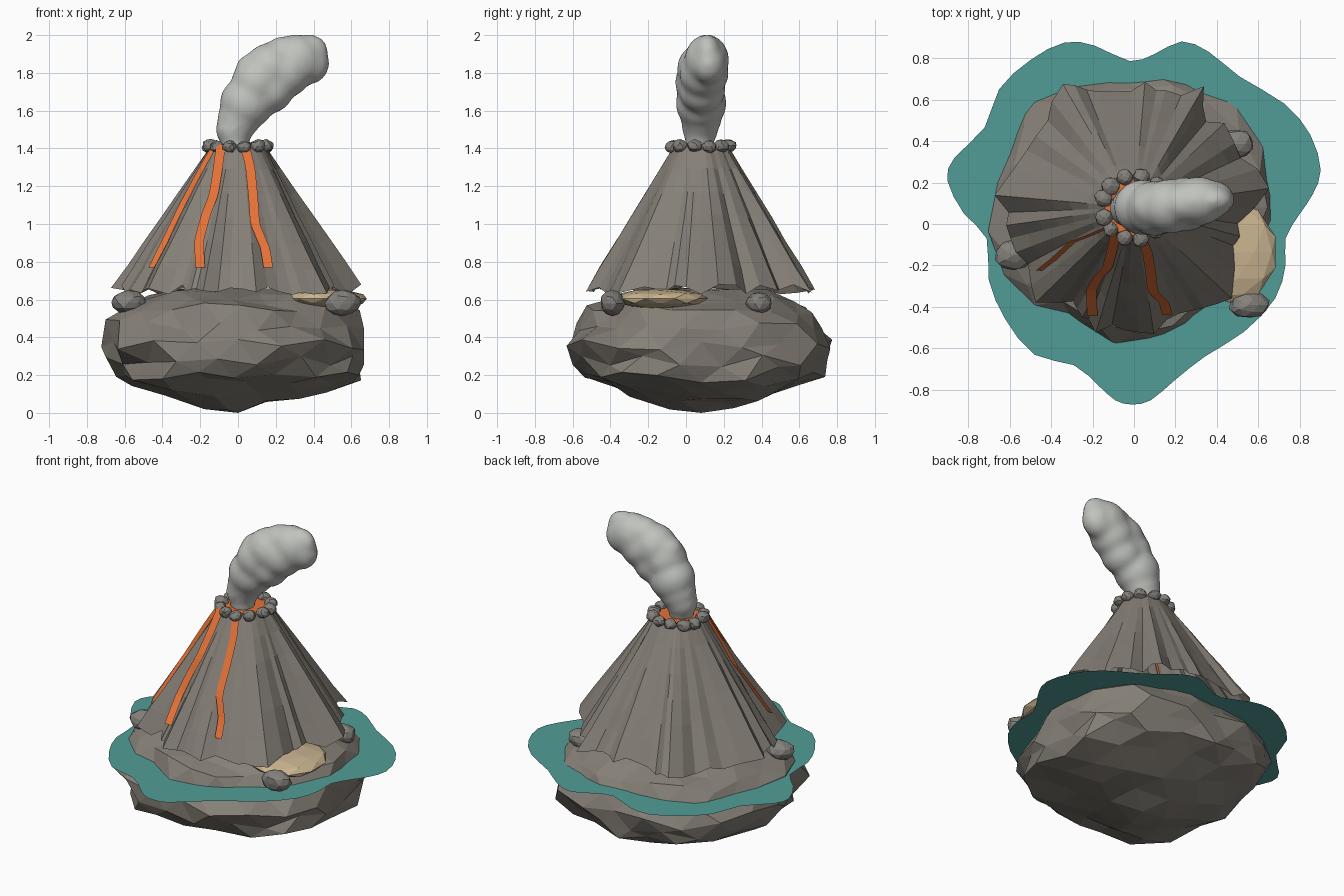
import bpy, bmesh, math, random
from mathutils import Vector

if "Cube" in bpy.data.objects:
    bpy.data.objects.remove(bpy.data.objects["Cube"])

random.seed(11)
CY = 0.08  # everything is arranged around the axis x = 0, y = CY


def material(name, rgb):
    m = bpy.data.materials.new(name)
    m.diffuse_color = (*rgb, 1)
    m.use_nodes = True
    m.node_tree.nodes["Principled BSDF"].inputs["Base Color"].default_value = m.diffuse_color
    return m


ROCK = material("brown grey rock", (0.235, 0.213, 0.183))
STONE = material("grey stone", (0.23, 0.218, 0.198))
LAVA = material("orange lava", (0.78, 0.17, 0.04))
WATER = material("teal water", (0.083, 0.335, 0.31))
SAND = material("pale sand", (0.59, 0.46, 0.28))
SMOKE = material("pale grey smoke", (0.53, 0.545, 0.515))


def finish(name, bm, mat):
    me = bpy.data.meshes.new(name)
    bm.to_mesh(me)
    bm.free()
    me.materials.append(mat)
    ob = bpy.data.objects.new(name, me)
    bpy.context.collection.objects.link(ob)
    return ob


def interp(table, t):
    for (a, u), (b, v) in zip(table, table[1:]):
        if t <= b:
            return u + (v - u) * (t - a) / (b - a)
    return table[-1][1]


def boulder(name, centre, size, mat, subdiv=2, jitter=0.12):
    bm = bmesh.new()
    bmesh.ops.create_icosphere(bm, subdivisions=subdiv, radius=1)
    for v in bm.verts:
        k = 1 + random.uniform(-jitter, jitter)
        v.co = Vector([c + s * k * p for c, s, p in zip(centre, size, v.co)])
    return finish(name, bm, mat)


# island: faceted, slightly square ball squashed to a flat top and a pointed keel
R_PROFILE = [(0, 0), (28, 0.33), (58, 0.62), (90, 0.69), (115, 0.64), (145, 0.42), (180, 0)]
Z_PROFILE = [(0, 0), (28, 0.085), (58, 0.185), (90, 0.36), (115, 0.53), (145, 0.64), (180, 0.66)]
# coast radius above the water line by angle
COAST = [(-180, .66), (-163, .71), (-135, .64), (-122, .59), (-95, .66), (-60, .58), (-40, .61), (-7, .65),
         (20, .67), (40, .69), (65, .64), (90, .60), (110, .63), (135, .70), (160, .64), (180, .66)]
bm = bmesh.new()
bmesh.ops.create_icosphere(bm, subdivisions=3, radius=1)
for v in bm.verts:
    polar = math.degrees(math.acos(max(-1, min(1, -v.co.z))))
    a = math.atan2(v.co.y, v.co.x)
    base = interp(R_PROFILE, polar)
    belly = base * (1 + 0.08 * abs(math.sin(2 * a))) * random.uniform(0.95, 1.06)
    coast = base * interp(COAST, math.degrees(a)) / 0.64 * random.uniform(0.98, 1.02)
    mix = max(0, min(1, (polar - 92) / 14))
    r = belly + (coast - belly) * mix
    z = interp(Z_PROFILE, polar)
    if polar > 5:
        z += random.uniform(-0.03, 0.03) if polar < 125 else random.uniform(-0.02, 0.015)
    v.co = (r * math.cos(a), CY + r * math.sin(a), max(0, z))
finish("island", bm, ROCK)

# cone: radii of the ridged hem by angle in degrees
HEM = [(-172, .62), (-166, .61), (-152, .58), (-136, .66), (-123, .54), (-115, .58), (-107, .63),
       (-94, .60), (-81, .62), (-67, .56), (-55, .59), (-43, .64), (-21, .52), (-9, .50), (8, .66),
       (25, .57), (43, .59), (50, .54), (60, .67), (75, .58), (85, .61), (100, .57), (112, .61),
       (120, .68), (135, .59), (152, .58), (175, .67), (188, .62)]
TOP_Z, HEM_Z, TOP_R = 1.42, 0.65, 0.14


def cone_r(deg, z):
    if deg < -172:
        deg += 360
    t = (TOP_Z - z) / (TOP_Z - HEM_Z)
    return TOP_R + (interp(HEM, deg) - TOP_R) * t


# ridge lines with small creases between them
angles = []
for (a, _), (b, _) in zip(HEM, HEM[1:]):
    angles.append((a, 0))
    if b - a > 7:
        angles.append(((a + b) / 2 + random.uniform(-1.5, 1.5), random.uniform(-0.04, 0.015)))
bm = bmesh.new()
ROWS = 6
rings = []
hem_z = [random.uniform(-0.025, 0.03) for _ in angles]
for i in range(ROWS + 1):
    t = i / ROWS
    ring = []
    for (a, crease), dz in zip(angles, hem_z):
        z = TOP_Z + (HEM_Z - TOP_Z) * t
        r = cone_r(a, z) + crease * t + random.uniform(-0.006, 0.006) * t
        ring.append(bm.verts.new((r * math.cos(math.radians(a)), CY + r * math.sin(math.radians(a)), z + dz * t)))
    rings.append(ring)
n = len(angles)
for up, low in zip(rings, rings[1:]):
    for j in range(n):
        k = (j + 1) % n
        bm.faces.new((up[j], low[j], low[k], up[k]))
finish("volcano_cone", bm, ROCK)

# lava pool in the crater
bm = bmesh.new()
bmesh.ops.create_circle(bm, cap_ends=True, segments=20, radius=0.14)
bmesh.ops.translate(bm, verts=bm.verts, vec=(0, CY, 1.412))
finish("lava_pool", bm, LAVA)


def cone_front_y(x, z):
    """Front surface of the cone at a given x and z."""
    r = cone_r(-90, z)
    for _ in range(8):
        y = -math.sqrt(max(r * r - x * x, 0.0004))
        r = cone_r(math.degrees(math.atan2(y, x)), z)
    return CY + y


def cone_left_x(y, z):
    """Left surface of the cone at a given y and z."""
    r = cone_r(-150, z)
    for _ in range(8):
        x = -math.sqrt(max(r * r - (y - CY) ** 2, 0.0004))
        r = cone_r(math.degrees(math.atan2(y - CY, x)), z)
    return x


# lava streams: front-facing ribbons, level across their width
SIDE_Y = [(.77, -.225), (.92, -.165), (1.1, -.085), (1.25, -.055), (1.42, -.015)]
STREAMS = [
    None,
    [(.77, -.20), (.86, -.205), (.92, -.205), (1.05, -.17), (1.15, -.13), (1.27, -.11), (1.42, -.09)],
    [(.77, .16), (.87, .145), (1.0, .09), (1.15, .08), (1.3, .065), (1.42, .035)],
]
for s, table in enumerate(STREAMS):
    bm = bmesh.new()
    prev = None
    for i in range(19):
        z = 1.42 - 0.65 * i / 18
        if table is None:
            # the side stream is half sunk in the slope
            y = interp(SIDE_Y, z)
            x = cone_left_x(y, z) - 0.005
        else:
            x = interp(table, z)
            y = min(cone_front_y(x + d, z) for d in (-.025, 0, .025)) - 0.009
        row = [bm.verts.new((x + d, y, z)) for d in (-.025, .025)]
        if prev:
            bm.faces.new((prev[0], row[0], row[1], prev[1]))
        prev = row
    finish(f"lava_stream_{s + 1}", bm, LAVA)

# stones around the crater rim
for i in range(12):
    a = math.tau * (i + 0.5 + random.uniform(-.12, .12)) / 12
    r = 0.153
    k = random.uniform(0.88, 1.08)
    boulder(f"rim_stone_{i + 1}", (r * math.cos(a), CY + r * math.sin(a), 1.412 + random.uniform(-.006, .006)),
            (0.042 * k, 0.042 * k, 0.035 * k), STONE, 2, 0.1)

# boulders on the shore
for i, (c, s) in enumerate([((-.58, -.15, .585), (.095, .075, .062)),
                            ((.555, -.39, .58), (.097, .065, .07)),
                            ((.49, .385, .58), (.09, .07, .062))]):
    boulder(f"shore_boulder_{i + 1}", c, s, STONE, 2, 0.07)

# sandy beach
boulder("beach", (.46, -.135, .605), (.235, .25, .052), SAND, 2, 0.05)

# water: flat wavy sheet with a hole for the island
SHORE = [(-.01, -.87), (.08, -.85), (.2, -.75), (.34, -.64), (.53, -.52), (.68, -.36), (.73, -.2),
         (.73, -.07), (.8, .05), (.86, .14), (.9, .26), (.85, .43), (.725, .58), (.51, .71), (.36, .83),
         (.23, .88), (.1, .82), (-.02, .785), (-.19, .86), (-.335, .875), (-.5, .79), (-.65, .65),
         (-.72, .465), (-.865, .32), (-.9, .21), (-.82, .05), (-.71, -.07), (-.7, -.27), (-.62, -.46),
         (-.48, -.63), (-.29, -.68), (-.17, -.78), (-.09, -.85)]
bm = bmesh.new()
WZ = 0.485
outer, inner = [], []
m = len(SHORE)
for i in range(m):
    p0, p1, p2, p3 = (Vector(SHORE[(i + k) % m]) for k in (-1, 0, 1, 2))
    for t in (0, 0.5):
        # smooth the outline through the points
        p = p1 if t == 0 else (9 * (p1 + p2) - p0 - p3) / 16
        outer.append(bm.verts.new((p.x, p.y, WZ)))
        d = (p - Vector((0, CY))).normalized() * 0.57
        inner.append(bm.verts.new((d.x, CY + d.y, WZ)))
for j in range(len(outer)):
    k = (j + 1) % len(outer)
    bm.faces.new((outer[j], outer[k], inner[k], inner[j]))
finish("water", bm, WATER)

# smoke plume: puffs fused into one lumpy soft shape (x, y, z, radius, width in y)
PUFFS = [(-.015, .07, 1.42, .075, 1), (-.02, .075, 1.50, .1, .95), (.005, .08, 1.56, .115, .95),
         (.045, .08, 1.64, .143, .95), (.10, .075, 1.75, .135, 1), (.17, .085, 1.71, .125, 1),
         (.08, .08, 1.81, .095, 1), (.17, .085, 1.82, .14, .95), (.25, .095, 1.80, .135, .98),
         (.24, .1, 1.885, .11, .9), (.31, .11, 1.865, .14, .85), (.37, .12, 1.85, .115, .8),
         (.38, .115, 1.905, .10, .7)]
bm = bmesh.new()
for x, y, z, r, w in PUFFS:
    new = bmesh.ops.create_icosphere(bm, subdivisions=3, radius=r)["verts"]
    bmesh.ops.scale(bm, verts=new, vec=(1, w, 1))
    bmesh.ops.translate(bm, verts=new, vec=(x, y, z))
smoke = finish("smoke_plume", bm, SMOKE)
rm = smoke.modifiers.new("fuse", 'REMESH')
rm.mode = 'VOXEL'
rm.voxel_size = 0.02
rm.use_smooth_shade = True
sm = smoke.modifiers.new("soften", 'SMOOTH')
sm.factor = 0.5
sm.iterations = 5
